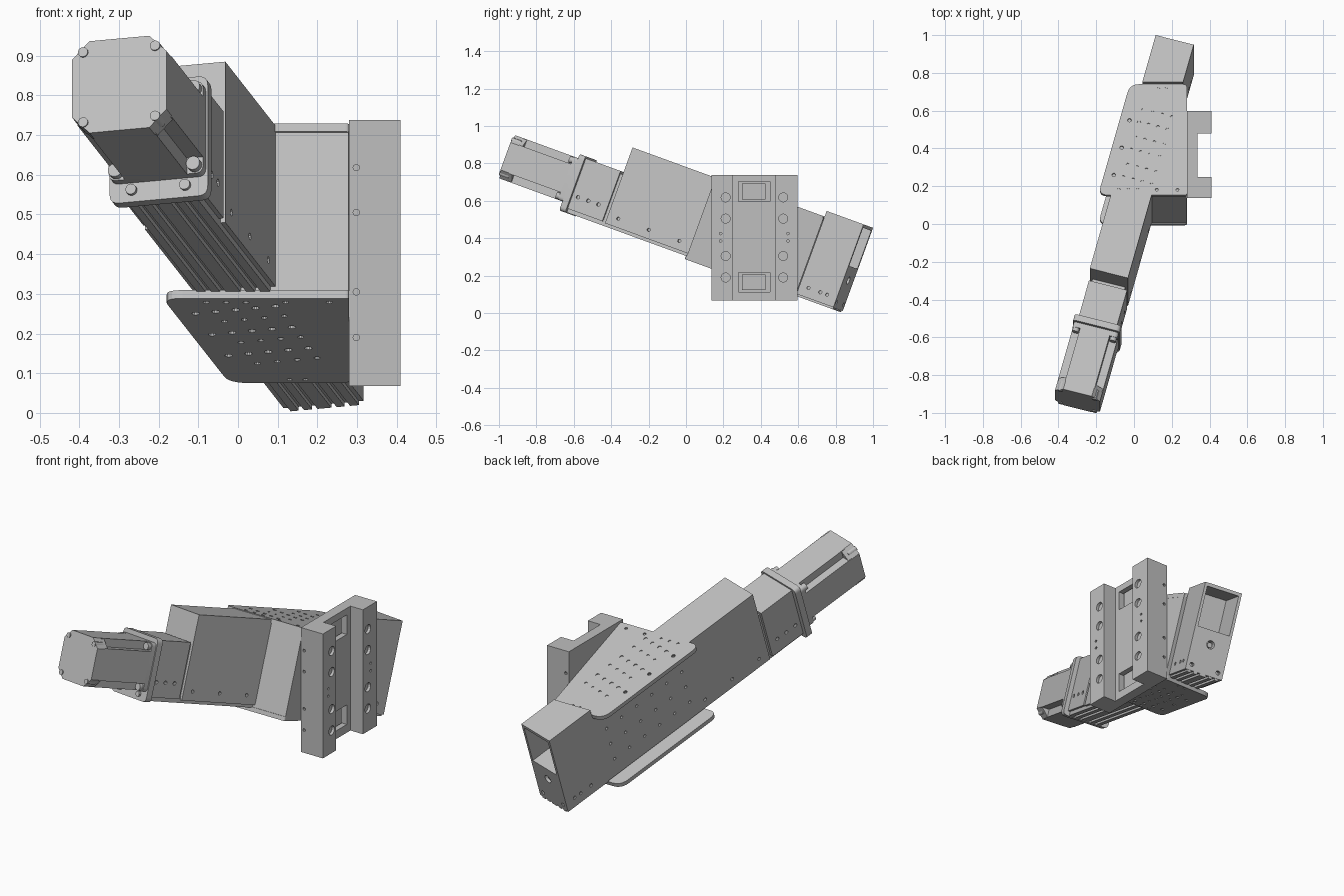
import bpy, bmesh, math
from mathutils import Matrix, Vector

if "Cube" in bpy.data.objects:
    bpy.data.objects.remove(bpy.data.objects["Cube"])

# Frames: upright, tilted (plates), and tilted plus turned (actuator)
WORLD = Matrix.Identity(4)
TILT = Matrix.Rotation(math.radians(-20), 4, 'X')
TURN = Matrix.Rotation(math.radians(-15), 4, 'Z')
AXIS = TILT @ TURN
MID = 0.012  # actuator centre line

grey = bpy.data.materials.new("machined grey")
grey.use_nodes = True
COLOUR = (0.52, 0.52, 0.52, 1)
grey.diffuse_color = COLOUR
grey.node_tree.nodes["Principled BSDF"].inputs["Base Color"].default_value = COLOUR


def place(axis, u, v, w):
    """Point from two profile coordinates and one extrusion coordinate."""
    return {'x': Vector((w, u, v)), 'y': Vector((u, w, v)), 'z': Vector((u, v, w))}[axis]


def add_prism(bm, pts, lo, hi, frame, axis):
    rings = [[bm.verts.new(frame @ place(axis, u, v, w)) for u, v in pts] for w in (lo, hi)]
    n = len(pts)
    bm.faces.new(rings[0])
    bm.faces.new(rings[1][::-1])
    for i in range(n):
        j = (i + 1) % n
        bm.faces.new((rings[0][i], rings[1][i], rings[1][j], rings[0][j]))


def finish(name, bm, smooth=False):
    bmesh.ops.recalc_face_normals(bm, faces=bm.faces[:])
    mesh = bpy.data.meshes.new(name)
    bm.to_mesh(mesh)
    bm.free()
    mesh.materials.append(grey)
    ob = bpy.data.objects.new(name, mesh)
    bpy.context.collection.objects.link(ob)
    if smooth:
        bpy.ops.object.select_all(action='DESELECT')
        ob.select_set(True)
        bpy.context.view_layer.objects.active = ob
        bpy.ops.object.shade_smooth_by_angle(angle=math.radians(30))
    return ob


def prism(name, pts, lo, hi, frame=AXIS, axis='y', smooth=False):
    bm = bmesh.new()
    add_prism(bm, pts, lo, hi, frame, axis)
    return finish(name, bm, smooth)


def rect(u0, u1, v0, v1):
    return [(u0, v0), (u1, v0), (u1, v1), (u0, v1)]


def circle(u, v, r, n=16):
    return [(u + r * math.cos(math.tau * i / n), v + r * math.sin(math.tau * i / n)) for i in range(n)]


def rounded(pts, radii, steps=6):
    """Round polygon corners with short curves."""
    out = []
    for i, r in enumerate(radii):
        p, a, b = (Vector(pts[k % len(pts)]) for k in (i, i - 1, i + 1))
        if not r:
            out.append(tuple(p))
            continue
        s, e = p + (a - p).normalized() * r, p + (b - p).normalized() * r
        for k in range(steps + 1):
            t = k / steps
            out.append(tuple(s * (1 - t) ** 2 + p * 2 * t * (1 - t) + e * t * t))
    return out


def cut(ob, shapes, frame, axis):
    """Subtract (profile, lo, hi) prisms from an object."""
    bm = bmesh.new()
    for pts, lo, hi in shapes:
        add_prism(bm, pts, lo, hi, frame, axis)
    tool = finish("cutter", bm)
    tool.hide_render = True
    mod = ob.modifiers.new("cut", 'BOOLEAN')
    mod.operation, mod.solver, mod.object = 'DIFFERENCE', 'EXACT', tool
    bpy.context.view_layer.update()
    mesh = bpy.data.meshes.new_from_object(ob.evaluated_get(bpy.context.evaluated_depsgraph_get()))
    ob.modifiers.clear()
    ob.data = mesh
    bpy.data.objects.remove(tool)


def tilted(a, b):
    """Actuator plan point expressed in the plate plan."""
    p = TURN @ Vector((a, b, 0))
    return (p.x, p.y)


# Actuator housing, with screw holes along both sides
LEFT, RIGHT = -0.092, 0.117
body = prism("actuator_housing", rect(LEFT, RIGHT, 0.303, 0.734), -0.56, 0.55)
cut(body, [(circle(b, 0.35, 0.009, 10), w - 0.015, w + 0.015)
           for b in (-0.5, -0.32, -0.14) for w in (LEFT, RIGHT)], AXIS, 'x')
cut(body, [(circle(-0.05 + 0.1 * i, 0.4 + 0.1 * j, 0.008, 8), LEFT - 0.02, LEFT + 0.02)
           for i in range(6) for j in range(3)], AXIS, 'x')

# Grooved base rail under the housing
rail = prism("base_rail", rect(-0.073, 0.105, 0.287, 0.32), -0.79, 0.785)
cut(rail, [(rect(u - 0.007, u + 0.007, 0.27, 0.3), -0.9, 0.9)
           for u in (-0.045, -0.01, 0.04, 0.075)], AXIS, 'y')

# Open end cover with bearing hole
plan = [tilted(LEFT, 0.787), tilted(RIGHT, 0.787), (0.26, 0.52), (0.044, 0.52)]
cover = prism("end_cover", plan, 0.298, 0.77, TILT, 'z')
cut(cover, [(rect(LEFT + 0.015, RIGHT - 0.015, 0.535, 0.752), 0.62, 0.85),
            (circle(MID, 0.46, 0.022), 0.74, 0.85),
            (circle(LEFT + 0.03, 0.33, 0.011, 10), 0.76, 0.85),
            (circle(RIGHT - 0.03, 0.33, 0.011, 10), 0.76, 0.85)], AXIS, 'y')
cut(cover, [(circle(b, 0.35, 0.009, 10), w - 0.01, w + 0.01)
            for b in (0.62, 0.69, 0.73) for w in (LEFT, RIGHT)], AXIS, 'x')
prism("bearing_shaft", circle(MID, 0.46, 0.014), 0.7, 0.775, smooth=True)

# Upper and lower mounting plates
outline = rounded([(-0.19, -0.105), (0.28, -0.105), (0.28, 0.519), (-0.022, 0.519)],
                  [0.05, 0.01, 0.02, 0.05])
holes = []
for k in range(3):
    along = -0.02 + 0.16 * k
    holes += [circle(*tilted(-0.105 + 0.052 * i, along), 0.01, 10) for i in range(5)]
    holes += [circle(*tilted(-0.05 + 0.052 * i, along + 0.075), 0.008, 10) for i in range(4)]
holes += [circle(x, -0.075, 0.008, 10) for x in (-0.08, -0.03, 0.02, 0.12, 0.23)]
holes += [circle(x, 0.495, 0.007, 8) for x in (0.13, 0.17)]
for name, low, high in (("upper_plate", 0.716, 0.738), ("lower_plate", 0.269, 0.291)):
    plate = prism(name, outline, low, high, TILT, 'z')
    face = high if name == "upper_plate" else low
    cut(plate, [(h, face - 0.012, face + 0.012) for h in holes], TILT, 'z')

# Filler block joining the housing to the upright bracket
prism("side_gusset", [(0.0, -0.1), (0.279, -0.1), (0.279, 0.517), (0.16, 0.517)],
      0.28, 0.73, TILT, 'z')

# Upright channel bracket with windows and bolt holes
channel = [(0.28, 0.137), (0.41, 0.137), (0.41, 0.25), (0.335, 0.25),
           (0.335, 0.478), (0.41, 0.478), (0.41, 0.597), (0.28, 0.597)]
bracket = prism("channel_bracket", channel, 0.068, 0.738, WORLD, 'z')
levels = (0.19, 0.305, 0.505, 0.618)
cut(bracket, [(rect(0.28, 0.448, z, z + 0.105), 0.295, 0.36) for z in (0.112, 0.597)]
    + [(circle(y, z, 0.024), 0.395, 0.43) for y in (0.212, 0.52) for z in levels]
    + [(circle(y, z, 0.007, 8), 0.4, 0.43) for y in (0.185, 0.545) for z in (0.385, 0.425)],
    WORLD, 'x')
cut(bracket, [(circle(0.298, z, 0.008, 10), y - 0.015, y + 0.015)
              for z in levels for y in (0.137, 0.597)], WORLD, 'y')
for z in (0.112, 0.597):
    prism("window_block", rect(0.3, 0.425, z + 0.01, z + 0.095), 0.29, 0.318, WORLD, 'x')

# Motor adapter and flange
adapter = prism("motor_adapter", rect(LEFT, RIGHT, 0.308, 0.594), -0.79, -0.578)
cut(adapter, [(circle(b, 0.385, 0.01, 10), w - 0.015, w + 0.015)
              for b in (-0.75, -0.69, -0.63) for w in (LEFT, RIGHT)], AXIS, 'x')
prism("adapter_neck", rect(LEFT + 0.015, RIGHT - 0.015, 0.32, 0.58), -0.6, -0.55)
prism("motor_flange", rounded(rect(MID - 0.128, MID + 0.128, 0.284, 0.604), [0.025] * 4),
      -0.817, -0.782, smooth=True)

# Motor: square front flange, notched body and chamfered rear cap
CENTRE, HALF = 0.458, 0.123


def motor_profile(corner, notched):
    quarter = [(HALF, HALF - corner)]
    if notched:
        quarter.append((HALF - corner, HALF - corner))
    quarter.append((HALF - corner, HALF))
    pts = []
    for q in range(4):
        turn = Matrix.Rotation(q * math.pi / 2, 2)
        pts += [tuple(turn @ Vector(p) + Vector((MID, CENTRE))) for p in quarter]
    return pts


prism("motor_face", rounded(rect(MID - HALF, MID + HALF, CENTRE - HALF, CENTRE + HALF), [0.02] * 4),
      -0.845, -0.81, smooth=True)
prism("motor_body", motor_profile(0.042, True), -1.15, -0.84)
prism("motor_rear_cap", motor_profile(0.045, False), -1.2, -1.13)

# Motor bolts and flange screws
for sx in (-1, 1):
    for sz in (-1, 1):
        u, v = MID + sx * 0.102, CENTRE + sz * 0.102
        prism("motor_bolt", circle(u, v, 0.018), -0.865, -0.84, smooth=True)
        prism("cap_screw", circle(MID + sx * 0.094, CENTRE + sz * 0.094, 0.013, 12),
              -1.205, -1.15, smooth=True)
    prism("flange_screw", circle(MID + sx * 0.07, 0.315, 0.014, 12), -0.828, -0.81, smooth=True)
